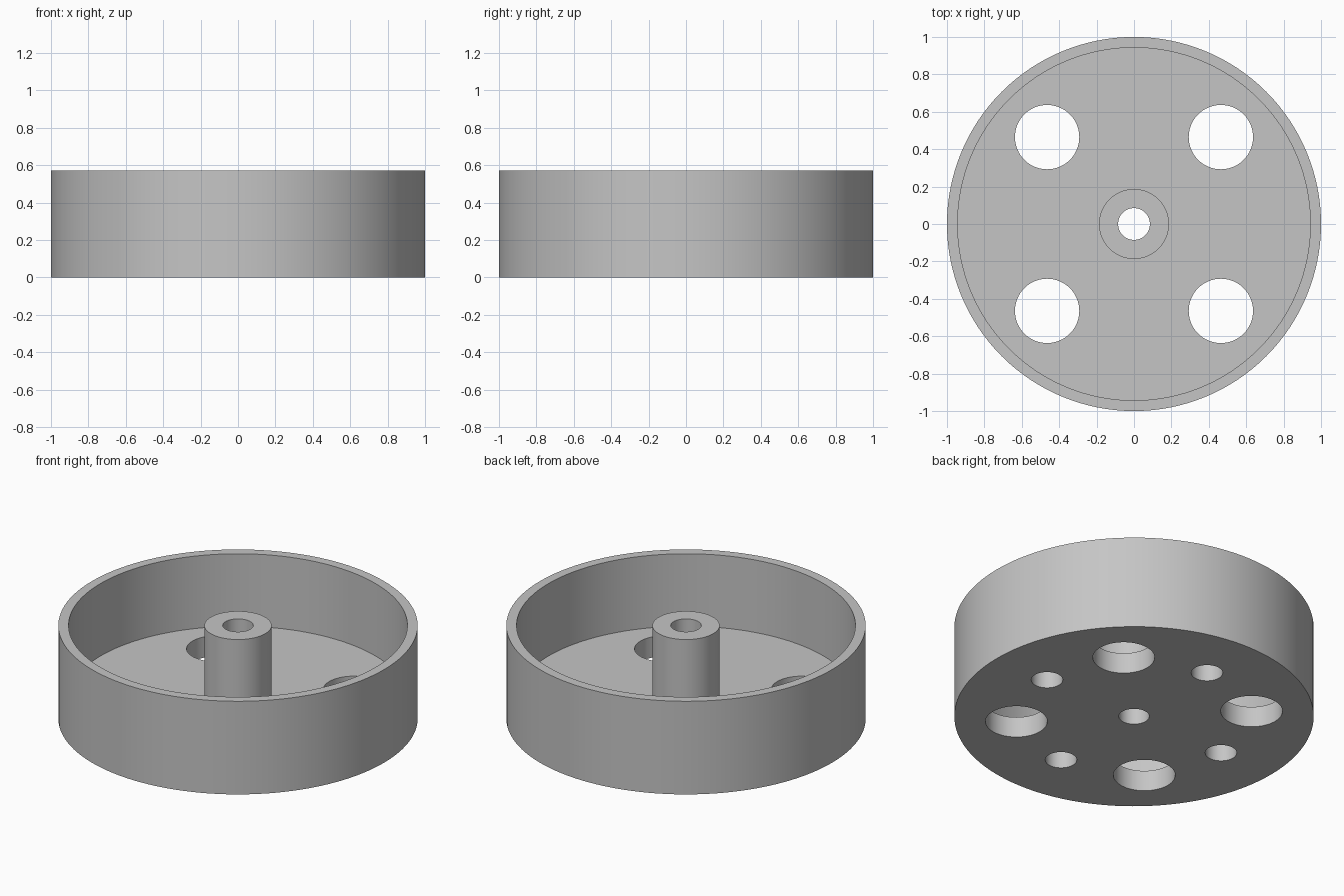
import bpy, bmesh
from math import cos, sin, pi, radians

old = bpy.data.objects.get("Cube")
if old:
    bpy.data.objects.remove(old, do_unlink=True)

HEIGHT, FLOOR = 0.572, 0.127
RIM, INNER, HUB, BORE = 1.0, 0.943, 0.187, 0.085

grey = bpy.data.materials.new("plain grey")
grey.use_nodes = True
colour = (0.56, 0.56, 0.56, 1)
grey.diffuse_color = colour
grey.node_tree.nodes["Principled BSDF"].inputs["Base Color"].default_value = colour


def make_object(name, bm):
    bmesh.ops.recalc_face_normals(bm, faces=bm.faces)
    mesh = bpy.data.meshes.new(name)
    bm.to_mesh(mesh)
    bm.free()
    mesh.materials.append(grey)
    obj = bpy.data.objects.new(name, mesh)
    bpy.context.collection.objects.link(obj)
    return obj


def lathe(name, profile, steps=128):
    """Turn a closed (radius, height) profile around the z axis."""
    bm = bmesh.new()
    rings = [[bm.verts.new((r * cos(2 * pi * i / steps), r * sin(2 * pi * i / steps), z))
              for i in range(steps)] for r, z in profile]
    for a, b in zip(rings, rings[1:] + rings[:1]):
        for i in range(steps):
            j = (i + 1) % steps
            bm.faces.new((a[i], a[j], b[j], b[i]))
    return make_object(name, bm)


def add_hole_ring(bm, radius, distance, start, bottom, top):
    """Four upright cylinders evenly spaced around the axis."""
    for k in range(4):
        angle = radians(start + 90 * k)
        made = bmesh.ops.create_cone(bm, cap_ends=True, segments=64, radius1=radius,
                                     radius2=radius, depth=top - bottom)
        bmesh.ops.translate(bm, verts=made["verts"], vec=(
            distance * cos(angle), distance * sin(angle), (bottom + top) / 2))


# Wheel: outer wall, floor and bored hub in one turned profile
wheel = lathe("wheel_body", [
    (BORE, 0), (RIM, 0), (RIM, HEIGHT), (INNER, HEIGHT),
    (INNER, FLOOR), (HUB, FLOOR), (HUB, HEIGHT), (BORE, HEIGHT)])

# Large through holes and small blind holes under the floor
holes = bmesh.new()
add_hole_ring(holes, 0.172, 0.657, 45, -0.1, FLOOR + 0.1)
add_hole_ring(holes, 0.088, 0.632, 0, -0.1, 0.11)
cutter = make_object("hole_cutter", holes)
cutter.hide_render = True

cut = wheel.modifiers.new("holes", "BOOLEAN")
cut.operation = "DIFFERENCE"
cut.solver = "EXACT"
cut.object = cutter

bpy.ops.object.select_all(action="DESELECT")
wheel.select_set(True)
bpy.context.view_layer.objects.active = wheel
bpy.ops.object.modifier_apply(modifier=cut.name)
bpy.data.objects.remove(cutter, do_unlink=True)
bpy.ops.object.shade_smooth_by_angle(angle=radians(30))
